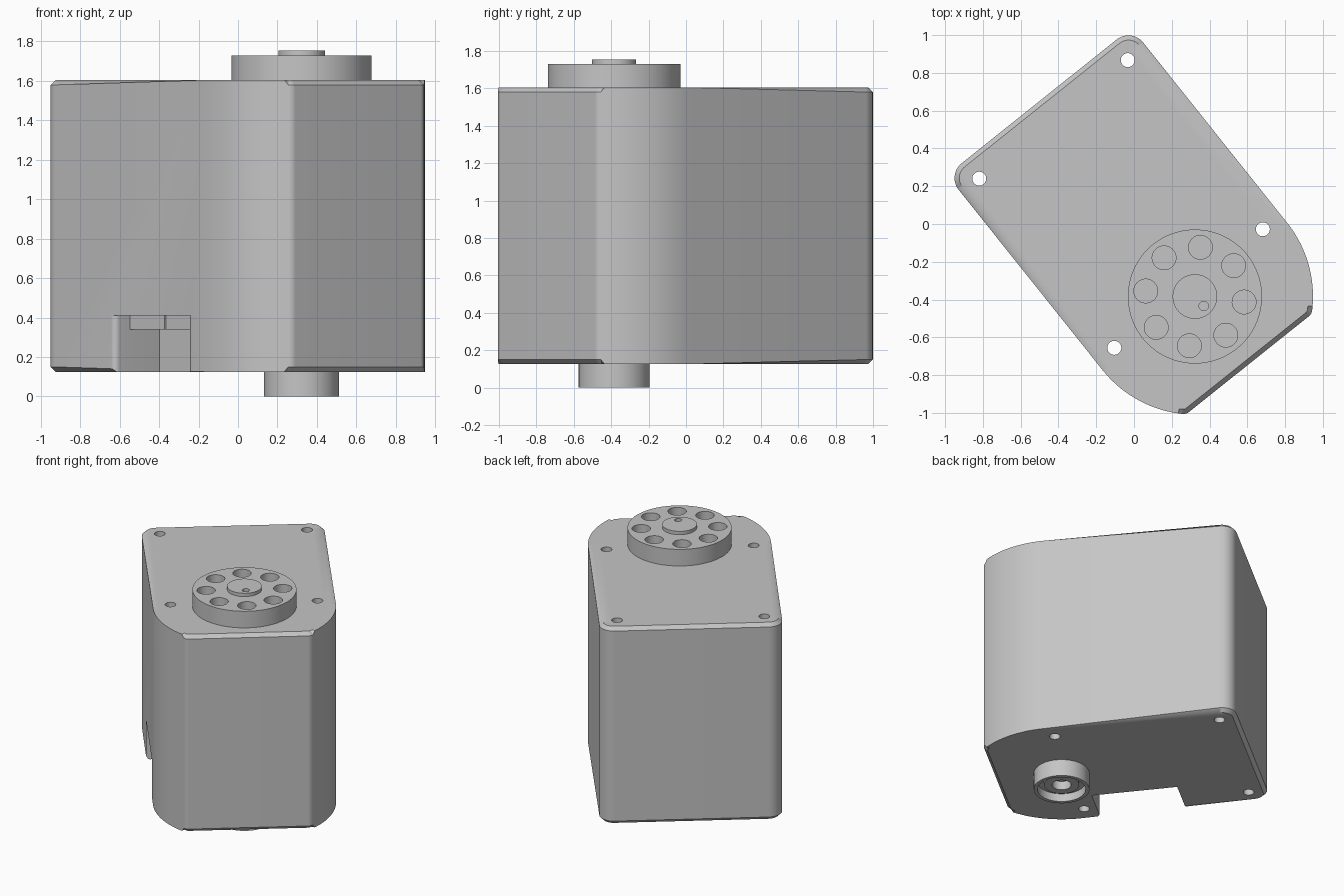
import bpy, bmesh
from math import sin, cos, pi, radians, atan2, sqrt
from mathutils import Matrix

cube = bpy.data.objects.get("Cube")
if cube:
    bpy.data.objects.remove(cube, do_unlink=True)

grey = bpy.data.materials.new("motor grey")
grey.use_nodes = True
grey.diffuse_color = (0.56, 0.56, 0.56, 1)
grey.node_tree.nodes["Principled BSDF"].inputs["Base Color"].default_value = grey.diffuse_color

# Everything is laid out around the output shaft, then turned into place
PLACE = Matrix.Translation((0.3226, -0.384, 0)) @ Matrix.Rotation(radians(38.6), 4, 'Z')


def arc(cx, cy, r, a0, a1, n=12):
    return [(cx + r * cos(a0 + (a1 - a0) * i / n), cy + r * sin(a0 + (a1 - a0) * i / n))
            for i in range(n + 1)]


def circle(cx, cy, r, n=48):
    return arc(cx, cy, r, 0, 2 * pi, n)[:-1]


def finish(name, bm):
    bmesh.ops.recalc_face_normals(bm, faces=bm.faces)
    bm.transform(PLACE)
    mesh = bpy.data.meshes.new(name)
    bm.to_mesh(mesh)
    bm.free()
    mesh.materials.append(grey)
    ob = bpy.data.objects.new(name, mesh)
    bpy.context.collection.objects.link(ob)
    return ob


def prism(name, pts, z0, z1, chamfer=0):
    bm = bmesh.new()
    base = bm.faces.new([bm.verts.new((x, y, z0)) for x, y in pts])
    ext = bmesh.ops.extrude_face_region(bm, geom=[base], use_keep_orig=True)
    for v in ext["geom"]:
        if isinstance(v, bmesh.types.BMVert):
            v.co.z = z1
    if chamfer:
        rims = [e for e in bm.edges if abs(e.verts[0].co.z - e.verts[1].co.z) < 1e-6]
        bmesh.ops.bevel(bm, geom=rims, offset=chamfer, segments=1, affect='EDGES',
                        clamp_overlap=False)
    return finish(name, bm)


def lathe(name, profile, n=64):
    bm = bmesh.new()
    verts = [bm.verts.new((r, 0, z)) for r, z in profile]
    edges = [bm.edges.new(p) for p in zip(verts, verts[1:])]
    bmesh.ops.spin(bm, geom=verts + edges, cent=(0, 0, 0), axis=(0, 0, 1),
                   angle=2 * pi, steps=n)
    bmesh.ops.remove_doubles(bm, verts=bm.verts, dist=1e-5)
    return finish(name, bm)


def cut(ob, cutters):
    for c in cutters:
        c.hide_render = True
        mod = ob.modifiers.new("cut", 'BOOLEAN')
        mod.operation = 'DIFFERENCE'
        mod.solver = 'EXACT'
        mod.object = c
    deps = bpy.context.evaluated_depsgraph_get()
    mesh = bpy.data.meshes.new_from_object(ob.evaluated_get(deps))
    ob.modifiers.clear()
    ob.data = mesh
    for c in cutters:
        bpy.data.objects.remove(c, do_unlink=True)


# Housing: square back with small fillets, front rounded about the shaft
HALF, BACK, FRONT = 0.625, 1.322, -0.458
BOTTOM, TOP = 0.125, 1.605
corner, nose = 0.1, 0.05
ny = FRONT + nose
nx = sqrt((HALF - nose) ** 2 - ny ** 2)
turn = atan2(ny, nx)
half = (arc(nx, ny, nose, -pi / 2, turn, 8) + arc(0, 0, HALF, turn, 0, 24)[1:]
        + arc(HALF - corner, BACK - corner, corner, 0, pi / 2))
outline = half + [(-x, y) for x, y in reversed(half)]
housing = prism("housing", outline, BOTTOM, TOP, 0.025)

# Cable notch with rounded mouth, and four through screw holes
lip, y0, y1, deep = 0.03, 0.142, 0.737, -0.335
mouth = -HALF + lip
notch = ([(deep, y0)] + arc(mouth, y0 - lip, lip, pi / 2, pi, 8)
         + [(-HALF - 0.1, y0 - lip), (-HALF - 0.1, y1 + lip)]
         + arc(mouth, y1 + lip, lip, pi, 3 * pi / 2, 8) + [(deep, y1)])
cutters = [prism("notch_cutter", notch, 0, 0.41)]
for x in (-0.503, 0.503):
    for y in (0.054, 1.2):
        cutters.append(prism("screw_cutter", circle(x, y, 0.037, 32), 0, 2))
cut(housing, cutters)


# Connector blocks under the notch ceiling
def block(name, face, a, b):
    return prism(name, [(face, a), (deep + 0.01, a), (deep + 0.01, b), (face, b)], 0.34, 0.415)


split = 0.456
blocks = [block("rear_connector", -0.525, split, y1 + 0.005),
          block("front_connector", -0.515, y0 - 0.005, split)]

# Output horn with a ring of eight holes
horn = prism("output_horn", circle(0, 0, 0.355, 96), TOP - 0.002, 1.73)
cut(horn, [prism("horn_cutter", circle(0.262 * cos(k * pi / 4), 0.262 * sin(k * pi / 4), 0.063, 40),
                 1.5, 1.8) for k in range(8)])

# Hub cap with an off-centre index hole
hub = prism("hub_cap", circle(0, 0, 0.118, 64), 1.7, 1.755)
cut(hub, [prism("index_cutter", circle(0.005, -0.068, 0.025, 24), 1.72, 1.8)])

# Rear idler boss with stepped recess
boss = lathe("idler_boss", [(0, 0.1), (0.065, 0.1), (0.065, 0.035), (0.12, 0.035), (0.12, 0.06),
                            (0.165, 0.06), (0.165, 0), (0.19, 0), (0.19, 0.13), (0, 0.13)])

# Smooth the curved walls, keep edges crisp
for ob in [housing, horn, hub, boss] + blocks:
    bpy.ops.object.select_all(action='DESELECT')
    ob.select_set(True)
    bpy.context.view_layer.objects.active = ob
    bpy.ops.object.shade_smooth_by_angle(angle=radians(30))
